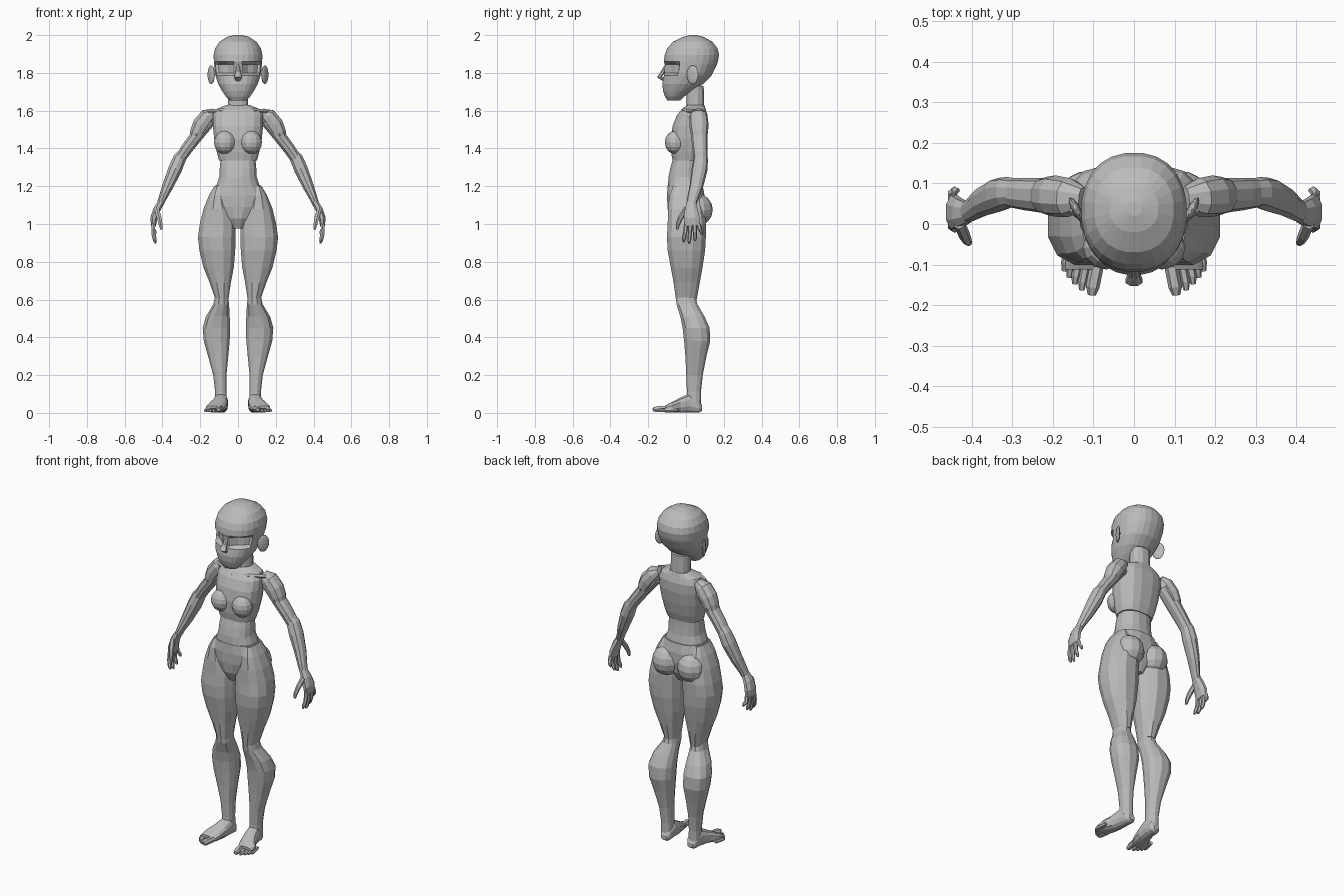
import bpy, bmesh, math
from mathutils import Vector, Matrix

skin = bpy.data.materials.new("light_grey")
skin.diffuse_color = (0.5, 0.5, 0.5, 1)


def finish(name, bm, mirror=False):
    bmesh.ops.recalc_face_normals(bm, faces=bm.faces)
    me = bpy.data.meshes.new(name)
    bm.to_mesh(me)
    bm.free()
    me.materials.append(skin)
    ob = bpy.data.objects.new(name, me)
    bpy.context.collection.objects.link(ob)
    if mirror:
        m = ob.modifiers.new("mirror", 'MIRROR')
        m.use_mirror_merge = False
    return ob


def oval(n, power):
    pts = []
    for i in range(n):
        a = 2 * math.pi * (i + 0.5) / n
        c, s = math.cos(a), math.sin(a)
        pts.append((math.copysign(abs(c) ** (2 / power), c),
                    math.copysign(abs(s) ** (2 / power), s)))
    return pts


def skin_rings(rings):
    bm = bmesh.new()
    vs = [[bm.verts.new(p) for p in r] for r in rings]
    n = len(vs[0])
    for a, b in zip(vs, vs[1:]):
        for i in range(n):
            j = (i + 1) % n
            bm.faces.new((a[i], a[j], b[j], b[i]))
    bm.faces.new(vs[0])
    bm.faces.new(vs[-1])
    return bm


# Level cross-sections: (level, x0, x1, w0, w1); level is z (or y for feet)
def slab(name, secs, n=12, mirror=False, axis='z', power=2.4, shift=None):
    rings = []
    for h, x0, x1, w0, w1 in secs:
        ring = []
        for c, s in oval(n, power):
            x = (x0 + x1) / 2 + c * (x1 - x0) / 2
            w = (w0 + w1) / 2 + s * (w1 - w0) / 2
            p = Vector((x, w, h)) if axis == 'z' else Vector((x, h, w))
            ring.append(shift(p) if shift else p)
        rings.append(ring)
    return finish(name, skin_rings(rings), mirror)


# Path cross-sections: (x, y, z, radius across, radius along y)
def tube(name, pts, n=8, mirror=True, ref=(0, 1, 0)):
    ps = [Vector(p[:3]) for p in pts]
    rings = []
    for i, p in enumerate(pts):
        t = (ps[min(i + 1, len(ps) - 1)] - ps[max(i - 1, 0)]).normalized()
        u = Vector(ref).cross(t).normalized()
        v = t.cross(u)
        rings.append([ps[i] + u * c * p[3] + v * s * p[4] for c, s in oval(n, 2.2)])
    return finish(name, skin_rings(rings), mirror)


def ball(name, centre, radii, rot=0, segs=12, rows=8):
    bm = bmesh.new()
    bmesh.ops.create_uvsphere(bm, u_segments=segs, v_segments=rows, radius=1)
    bm.transform(Matrix.Translation(centre) @ Matrix.Rotation(rot, 4, 'Z')
                 @ Matrix.Diagonal((*radii, 1)))
    return finish(name, bm, True)


def sym(rows):
    return [(z, -r, r, a, b) for z, r, a, b in rows]


# Head with recessed eye sockets
def socket(p):
    if p.y < -0.04 and 0.022 < abs(p.x) < 0.105 and 1.795 < p.z < 1.85:
        p.y += 0.028
    return p


slab("head", sym([
    (1.655, .045, -.10, -.03), (1.675, .065, -.112, -.01), (1.705, .085, -.122, .04),
    (1.74, .105, -.126, .09), (1.785, .12, -.118, .135), (1.80, .123, -.115, .143),
    (1.845, .128, -.113, .165), (1.86, .129, -.118, .17), (1.895, .13, -.114, .176),
    (1.93, .122, -.10, .168), (1.965, .098, -.07, .14), (1.99, .06, -.02, .095),
    (2.0, .02, .02, .055)]), n=24, power=2.25, shift=socket)
tube("nose", [(0, -.10, 1.85, .008, .010), (0, -.125, 1.80, .012, .014),
              (0, -.14, 1.78, .014, .022), (0, -.118, 1.762, .008, .014)],
     mirror=False, ref=(1, 0, 0))
ball("ear", (.142, .035, 1.79), (.011, .035, .05), rot=-.5, segs=10)

# Neck and trunk
slab("neck", sym([(1.54, .068, -.015, .11), (1.62, .055, 0, .098), (1.73, .055, 0, .095)]))
slab("ribcage", sym([
    (1.335, .102, -.072, .075), (1.38, .114, -.08, .09), (1.45, .128, -.083, .105),
    (1.52, .135, -.072, .115), (1.575, .135, -.05, .115), (1.607, .12, -.025, .105),
    (1.63, .062, .005, .098)]), n=16, power=2.6)
tube("collarbone", [(.015, -.03, 1.585, .010, .010), (.08, -.01, 1.6, .012, .012),
                    (.155, .04, 1.597, .012, .014)], n=6)
ball("breast", (.069, -.058, 1.432), (.058, .054, .062))
slab("abdomen", sym([
    (1.38, .09, -.06, .07), (1.30, .098, -.083, .072), (1.25, .10, -.094, .076),
    (1.20, .118, -.097, .085), (1.12, .14, -.095, .09)]), n=16)
slab("pelvis", sym([
    (1.205, .122, -.099, .09), (1.15, .15, -.102, .10), (1.09, .13, -.10, .10),
    (1.03, .075, -.092, .09), (.975, .03, -.065, .06)]), n=16)
ball("buttock", (.082, .054, 1.075), (.084, .088, .088))

# Legs
slab("thigh", [
    (1.20, .08, .126, -.07, .06), (1.15, .06, .156, -.09, .085), (1.08, .03, .185, -.098, .10),
    (1.0, .010, .205, -.10, .11), (.93, .010, .215, -.104, .108), (.86, .012, .207, -.10, .104),
    (.77, .02, .185, -.083, .09), (.69, .036, .152, -.068, .075), (.60, .05, .12, -.055, .058)],
    mirror=True)
slab("lower_leg", [
    (.625, .052, .12, -.056, .05), (.575, .046, .132, -.052, .062), (.51, .042, .172, -.032, .10),
    (.45, .04, .189, -.02, .127), (.38, .042, .183, -.012, .13), (.30, .05, .16, -.005, .11),
    (.20, .06, .132, 0, .09), (.11, .06, .122, .004, .08), (.05, .058, .122, .0, .08)],
    mirror=True)
slab("foot", [
    (.086, .068, .105, .012, .04), (.068, .055, .118, 0, .07), (.02, .053, .127, 0, .105),
    (-.03, .055, .142, 0, .082), (-.075, .064, .168, 0, .058), (-.112, .078, .172, .002, .038)],
    mirror=True, axis='y')
for i, (x, y, r) in enumerate([(.104, -.175, .017), (.129, -.163, .011), (.146, -.148, .011),
                               (.160, -.132, .010), (.172, -.116, .010)]):
    tube(f"toe_{i + 1}", [(x - .012, y + .07, r + .006, r, r), (x - .002, y + .02, r + .003, r, r),
                          (x, y, r, r * .6, r * .6)], n=6, ref=(1, 0, 0))

# Arms
tube("shoulder", [(.125, .062, 1.595, .02, .03), (.16, .065, 1.57, .045, .048),
                  (.195, .069, 1.525, .048, .051), (.218, .07, 1.48, .040, .046),
                  (.235, .072, 1.45, .026, .036)], n=10)
tube("upper_arm", [(.15, .065, 1.55, .036, .04), (.22, .07, 1.465, .035, .043),
                   (.27, .074, 1.40, .033, .04), (.31, .078, 1.34, .030, .036)], n=10)
tube("forearm", [(.285, .078, 1.38, .028, .032), (.31, .078, 1.345, .036, .038),
                 (.333, .072, 1.29, .038, .042), (.372, .055, 1.20, .030, .036),
                 (.398, .037, 1.14, .022, .030), (.414, .028, 1.10, .018, .026)], n=10)

# Hands
tube("palm", [(.408, .028, 1.115, .018, .026), (.43, .027, 1.075, .021, .037),
              (.445, .03, 1.03, .020, .045), (.448, .034, .99, .013, .043)])
for i, (y0, y1, z) in enumerate([(.002, -.012, .905), (.024, .017, .897),
                                 (.046, .048, .912), (.066, .083, .945)]):
    mid = (y0 + y1) / 2
    tube(f"finger_{i + 1}", [(.448, y0, 1.0, .012, .012), (.449, mid, (1 + z) / 2, .011, .011),
                             (.441, y1, z + .015, .010, .010), (.435, y1, z, .006, .006)], n=6)
tube("thumb", [(.43, .0, 1.08, .014, .014), (.418, -.028, 1.035, .014, .014),
               (.41, -.043, 1.0, .011, .011), (.406, -.047, .972, .007, .007)], n=6)
